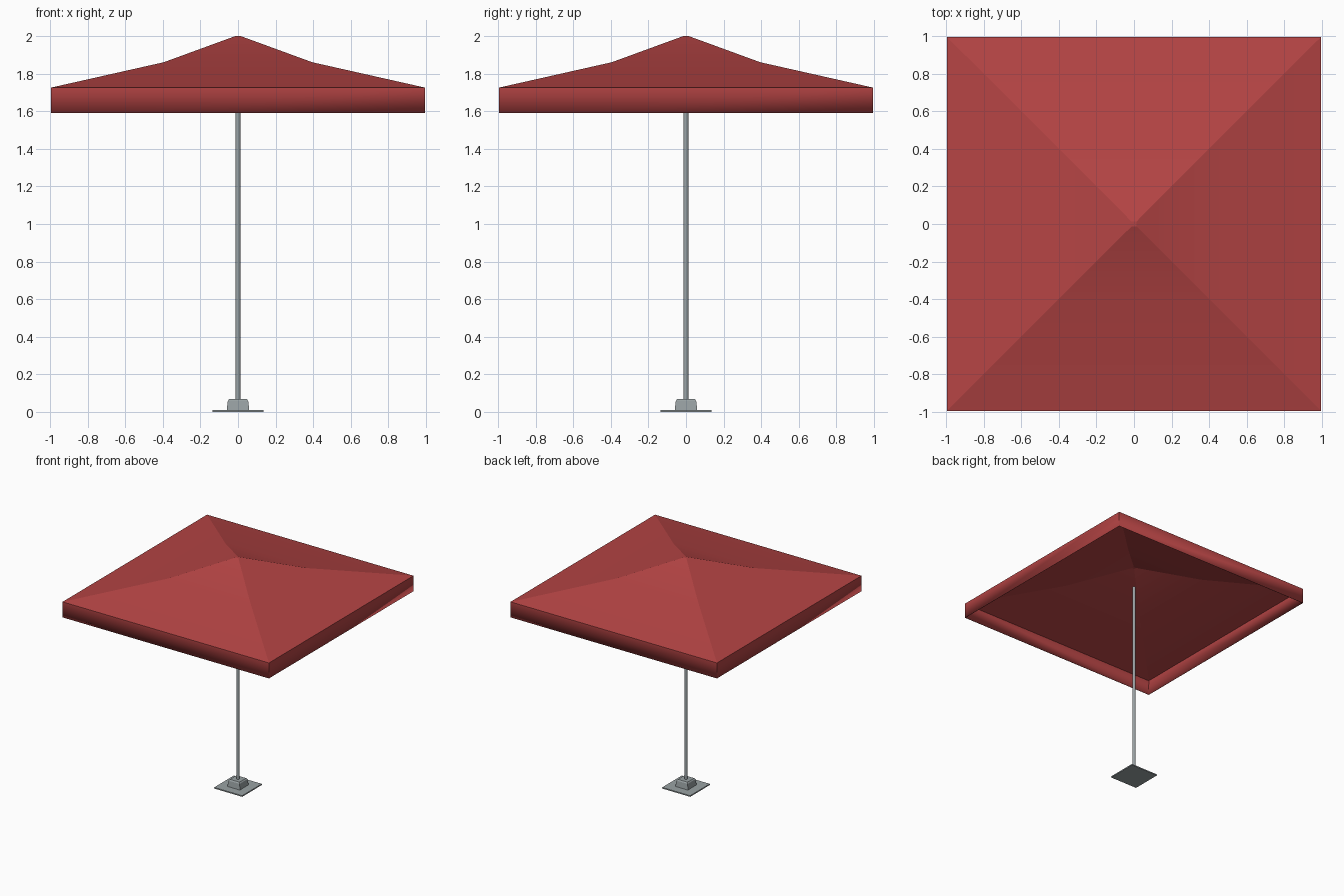
import bpy, bmesh, math

if "Cube" in bpy.data.objects:
    bpy.data.objects.remove(bpy.data.objects["Cube"])


def material(name, rgb):
    m = bpy.data.materials.new(name)
    m.diffuse_color = (*rgb, 1)
    m.use_nodes = True
    m.node_tree.nodes["Principled BSDF"].inputs["Base Color"].default_value = m.diffuse_color
    return m


def finish(name, bm, mat, smooth_angle=None):
    mesh = bpy.data.meshes.new(name)
    bm.to_mesh(mesh)
    bm.free()
    mesh.materials.append(mat)
    ob = bpy.data.objects.new(name, mesh)
    bpy.context.collection.objects.link(ob)
    if smooth_angle:
        bpy.ops.object.select_all(action='DESELECT')
        ob.select_set(True)
        bpy.context.view_layer.objects.active = ob
        bpy.ops.object.shade_smooth_by_angle(angle=math.radians(smooth_angle))
    return ob


def loft(name, rings, sides, mat, cap_bottom=True, smooth_angle=None):
    """Stack of regular rings (apothem, z), flat sides facing the axes."""
    bm = bmesh.new()
    loops = []
    for apothem, z in rings:
        r = apothem / math.cos(math.pi / sides)
        angles = [(i + 0.5) * 2 * math.pi / sides for i in range(sides)]
        loops.append([bm.verts.new((r * math.cos(a), r * math.sin(a), z)) for a in angles])
    for low, high in zip(loops, loops[1:]):
        for i in range(sides):
            j = (i + 1) % sides
            bm.faces.new((low[i], low[j], high[j], high[i]))
    bm.faces.new(loops[-1])
    if cap_bottom:
        bm.faces.new(loops[0][::-1])
    return finish(name, bm, mat, smooth_angle)


red = material("canopy red", (0.46, 0.058, 0.058))
steel = material("steel grey", (0.32, 0.36, 0.37))

# Fabric: open valance below a concave four-sided roof
canopy = loft("canopy", [(0.995, 1.59), (0.995, 1.725), (0.395, 1.86), (0.012, 2.0)],
              4, red, cap_bottom=False, smooth_angle=14)
cloth = canopy.modifiers.new("cloth thickness", 'SOLIDIFY')
cloth.thickness = 0.004
cloth.offset = -1

# Pole reaching up under the roof
loft("pole", [(0.013, 0.06), (0.013, 1.81)], 8, steel, smooth_angle=50)

# Foot: thin square plate and a tapered socket with a chamfered top
loft("base_plate", [(0.135, 0.0), (0.135, 0.01)], 4, steel)
loft("base_socket", [(0.06, 0.01), (0.054, 0.06), (0.046, 0.07)], 4, steel)
